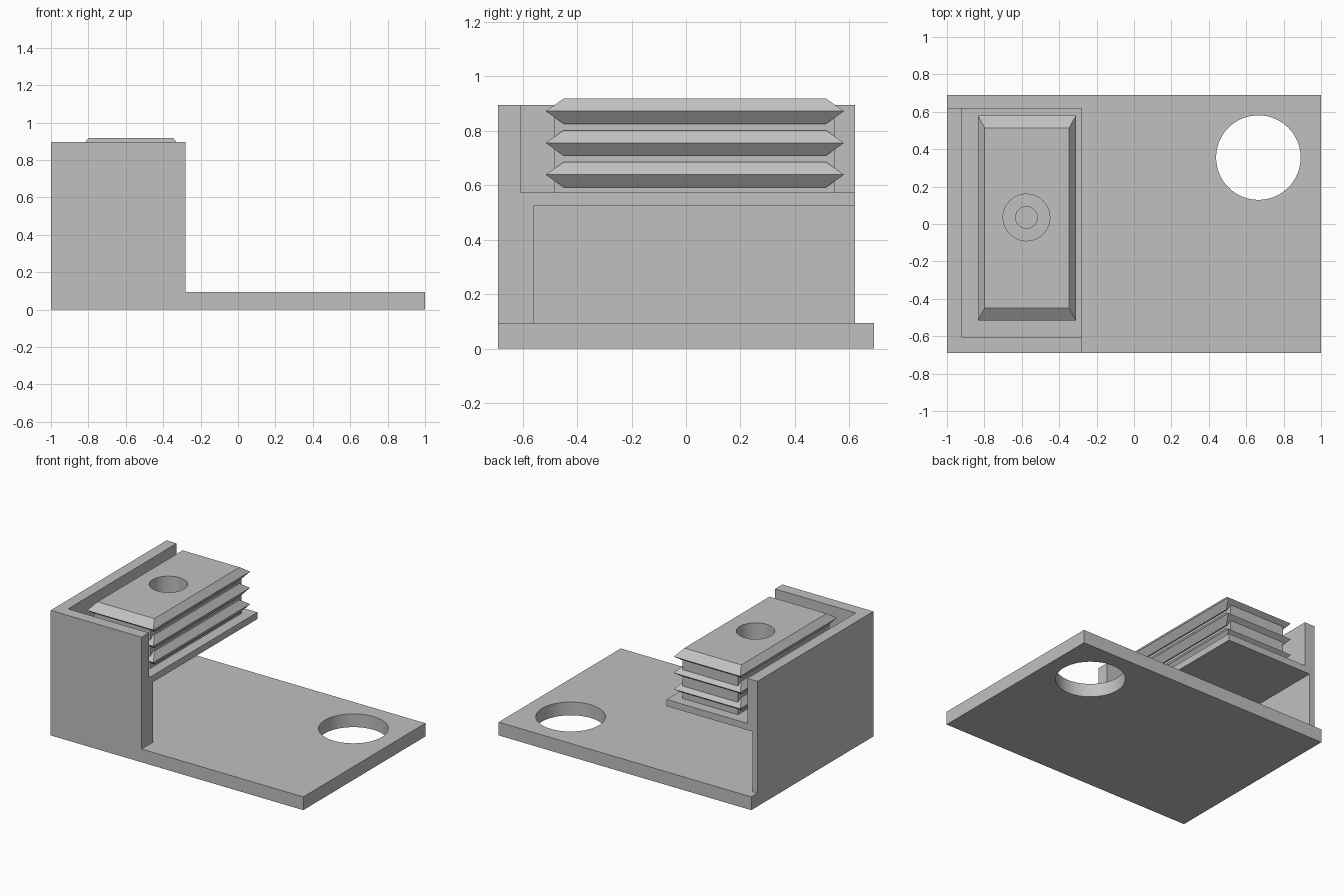
import bpy
import bmesh
from mathutils import Matrix, Vector

if "Cube" in bpy.data.objects:
    bpy.data.objects.remove(bpy.data.objects["Cube"], do_unlink=True)

# One plain grey for the whole bracket
grey = bpy.data.materials.new("plain_grey")
grey.use_nodes = True
grey.diffuse_color = (0.53, 0.53, 0.53, 1)
grey.node_tree.nodes["Principled BSDF"].inputs["Base Color"].default_value = grey.diffuse_color


def finish(bm, name):
    bmesh.ops.recalc_face_normals(bm, faces=bm.faces)
    mesh = bpy.data.meshes.new(name)
    bm.to_mesh(mesh)
    bm.free()
    mesh.materials.append(grey)
    obj = bpy.data.objects.new(name, mesh)
    bpy.context.collection.objects.link(obj)
    return obj


def box(name, x, y, z):
    bm = bmesh.new()
    centre = Vector([sum(r) / 2 for r in (x, y, z)])
    size = Vector([r[1] - r[0] for r in (x, y, z)])
    bmesh.ops.create_cube(bm, size=1, matrix=Matrix.Translation(centre) @ Matrix.Diagonal(size).to_4x4())
    return finish(bm, name)


def cylinder(name, x, y, z, radius):
    bm = bmesh.new()
    bmesh.ops.create_cone(bm, cap_ends=True, segments=64, radius1=radius, radius2=radius,
                          depth=z[1] - z[0], matrix=Matrix.Translation((x, y, sum(z) / 2)))
    return finish(bm, name)


def rib(name, x, y, z, inset_x, inset_y):
    """Rectangular ring that tapers above and below its widest line."""
    bm = bmesh.new()
    loops = []
    for height, k in ((z[0], 1), (sum(z) / 2, 0), (z[1], 1)):
        x0, x1 = x[0] + k * inset_x, x[1] - k * inset_x
        y0, y1 = y[0] + k * inset_y, y[1] - k * inset_y
        loops.append([bm.verts.new((a, b, height)) for a, b in ((x0, y0), (x1, y0), (x1, y1), (x0, y1))])
    for low, high in zip(loops, loops[1:]):
        for i in range(4):
            j = (i + 1) % 4
            bm.faces.new((low[i], low[j], high[j], high[i]))
    bm.faces.new(loops[0][::-1])
    bm.faces.new(loops[-1])
    return finish(bm, name)


def combine(target, tool, operation):
    """Apply a boolean and discard the tool object."""
    mod = target.modifiers.new("shape", "BOOLEAN")
    mod.operation = operation
    mod.solver = "EXACT"
    mod.object = tool
    bpy.context.view_layer.objects.active = target
    bpy.ops.object.modifier_apply(modifier=mod.name)
    bpy.data.objects.remove(tool, do_unlink=True)


BOLT = (-0.575, 0.035)

# Base plate with its large round hole
base = box("base_plate", (-1, 1), (-0.69, 0.69), (0, 0.095))
combine(base, cylinder("hole_cutter", 0.665, 0.355, (-0.1, 0.2), 0.226), "DIFFERENCE")

# Corner housing: upper tray and lower cavity leave a thin shelf between them
housing = box("corner_housing", (-1, -0.28), (-0.69, 0.62), (0.095, 0.895))
combine(housing, box("tray_cutter", (-0.92, 0), (-0.607, 1), (0.573, 1.1)), "DIFFERENCE")
combine(housing, box("cavity_cutter", (-0.96, 0), (-0.56, 1), (0, 0.525)), "DIFFERENCE")
combine(housing, cylinder("screw_cutter", *BOLT, (0.4, 0.7), 0.058), "DIFFERENCE")

# Ribbed plug standing on the shelf
plug = box("ribbed_plug", (-0.795, -0.355), (-0.485, 0.547), (0.573, 0.89))
for i in range(3):
    low = 0.592 + i * 0.1165
    ring = rib("rib", (-0.835, -0.31), (-0.515, 0.58), (low, low + 0.093), 0.037, 0.066)
    combine(plug, ring, "UNION")
combine(plug, cylinder("bore_cutter", *BOLT, (0.5, 1), 0.125), "DIFFERENCE")

# Smooth the round bores while keeping every edge crisp
for obj in (base, housing, plug):
    bpy.ops.object.select_all(action="DESELECT")
    obj.select_set(True)
    bpy.context.view_layer.objects.active = obj
    bpy.ops.object.shade_smooth_by_angle(angle=0.35)
